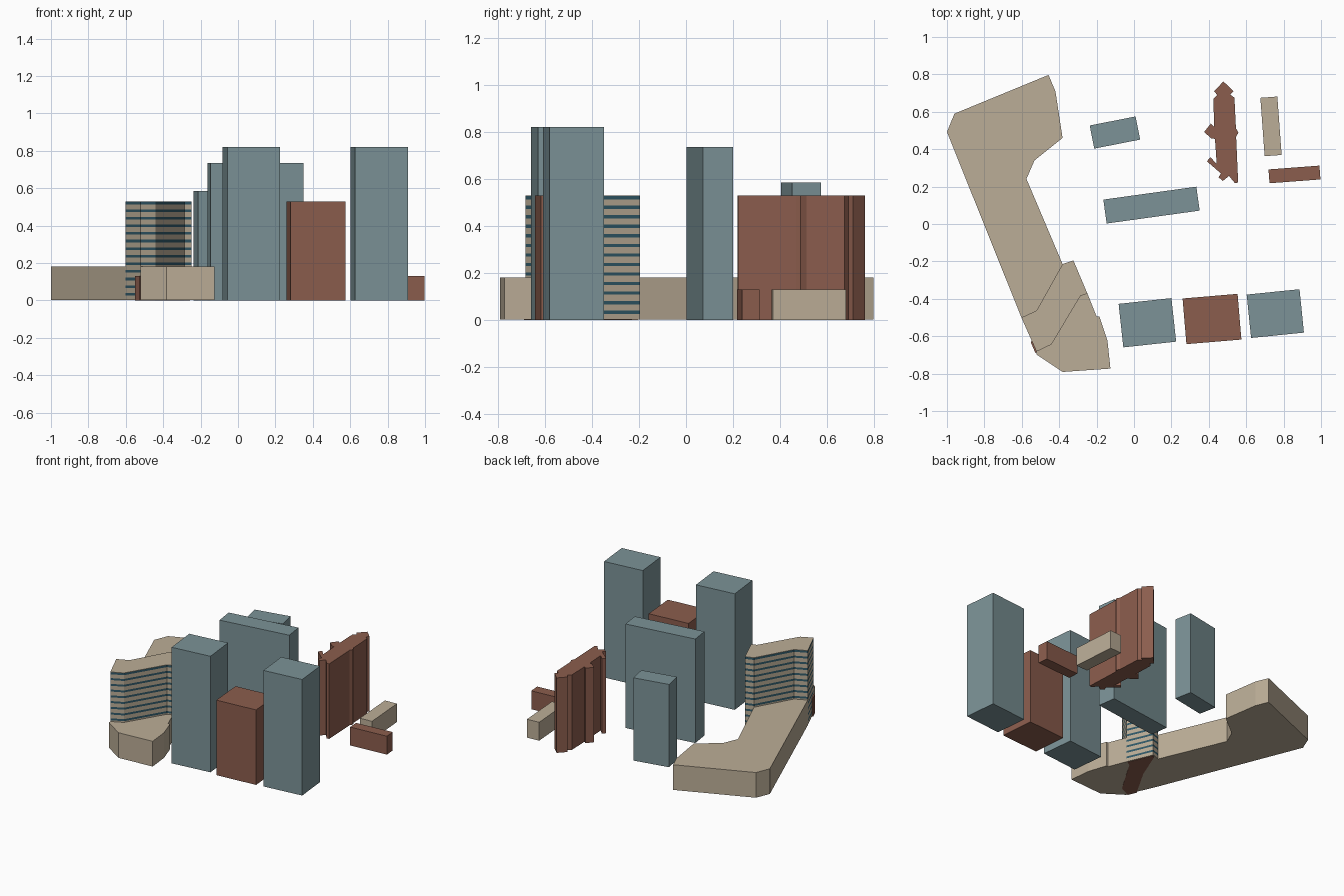
import bpy, bmesh
from math import radians, sin, cos


def material(name, rgb):
    m = bpy.data.materials.new(name)
    m.diffuse_color = (*rgb, 1)
    return m


BLUE = material("blue_grey", (0.20, 0.29, 0.31))
RED = material("brick_red", (0.26, 0.11, 0.075))
BEIGE = material("beige", (0.50, 0.42, 0.31))
GLASS = material("window_band", (0.03, 0.10, 0.14))


def extrude(name, outline, levels, mats):
    """Stack the outline at every level; wall strips cycle through mats."""
    bm = bmesh.new()
    rings = [[bm.verts.new((x, y, z)) for x, y in outline] for z in levels]
    n = len(outline)
    for k in range(len(rings) - 1):
        a, b = rings[k], rings[k + 1]
        for i in range(n):
            j = (i + 1) % n
            f = bm.faces.new((a[i], a[j], b[j], b[i]))
            f.material_index = k % len(mats)
    bm.faces.new(rings[0][::-1])
    bm.faces.new(rings[-1])
    bmesh.ops.recalc_face_normals(bm, faces=bm.faces)
    me = bpy.data.meshes.new(name)
    bm.to_mesh(me)
    bm.free()
    for m in mats:
        me.materials.append(m)
    ob = bpy.data.objects.new(name, me)
    bpy.context.collection.objects.link(ob)
    return ob


def block(name, cx, cy, w, d, angle, height, mat):
    c, s = cos(radians(angle)), sin(radians(angle))
    corners = [(-w/2, -d/2), (w/2, -d/2), (w/2, d/2), (-w/2, d/2)]
    outline = [(cx + x*c - y*s, cy + x*s + y*c) for x, y in corners]
    return extrude(name, outline, [0, height], [mat])


# Plain rectangular buildings
block("north_tower", -0.102, 0.489, 0.25, 0.126, 11.1, 0.585, BLUE)
block("middle_slab", 0.0935, 0.101, 0.502, 0.129, 7.9, 0.735, BLUE)
block("front_tower_left", 0.0715, -0.528, 0.284, 0.234, 6.2, 0.82, BLUE)
block("front_tower_middle", 0.417, -0.508, 0.295, 0.245, 4.8, 0.53, RED)
block("front_tower_right", 0.7555, -0.479, 0.284, 0.233, 5.8, 0.82, BLUE)
block("low_beige_house", 0.7325, 0.522, 0.091, 0.313, 4.2, 0.13, BEIGE)
block("low_red_house", 0.858, 0.265, 0.273, 0.074, 4.3, 0.13, RED)

# Red tower with notches and angled bays
extrude("bay_tower", [
    (0.478, 0.762), (0.532, 0.71), (0.515, 0.692), (0.537, 0.675),
    (0.545, 0.512), (0.558, 0.488), (0.546, 0.467), (0.557, 0.222),
    (0.540, 0.218), (0.508, 0.257), (0.475, 0.23), (0.452, 0.250),
    (0.465, 0.270), (0.390, 0.335), (0.408, 0.357), (0.442, 0.322),
    (0.433, 0.455), (0.413, 0.458), (0.375, 0.492), (0.411, 0.537),
    (0.429, 0.52), (0.424, 0.67), (0.445, 0.69), (0.428, 0.71),
], [0, 0.53], [RED])

# Long podium either side of the striped tower
Z0 = 0.002
extrude("podium_north", [
    (-1, 0.492), (-0.96, 0.59), (-0.457, 0.797), (-0.42, 0.709),
    (-0.382, 0.46), (-0.532, 0.34), (-0.575, 0.241), (-0.382, -0.214),
    (-0.521, -0.463), (-0.602, -0.5),
], [Z0, 0.18], [BEIGE])
extrude("podium_south", [
    (-0.521, -0.682), (-0.441, -0.644), (-0.286, -0.384), (-0.249, -0.372),
    (-0.2, -0.495), (-0.185, -0.495), (-0.142, -0.623), (-0.126, -0.773),
    (-0.382, -0.791), (-0.521, -0.698),
], [Z0, 0.18], [BEIGE])

# Striped tower: thirteen storeys, each a wall strip and a window band
FLOORS, TOP = 13, 0.53
step = (TOP - Z0) / FLOORS
levels = [Z0]
for i in range(FLOORS):
    levels += [Z0 + step * (i + 0.6), Z0 + step * (i + 0.94)]
levels.append(TOP)
extrude("striped_tower", [
    (-0.602, -0.5), (-0.521, -0.463), (-0.382, -0.214), (-0.324, -0.195),
    (-0.249, -0.372), (-0.286, -0.384), (-0.441, -0.644), (-0.521, -0.682),
], levels, [BEIGE, GLASS])

# Low red core under the striped tower
extrude("tower_core", [
    (-0.345, -0.21), (-0.326, -0.205), (-0.257, -0.37), (-0.29, -0.392),
    (-0.445, -0.65), (-0.527, -0.69), (-0.552, -0.632), (-0.43, -0.42),
], [0, 0.13], [RED])
